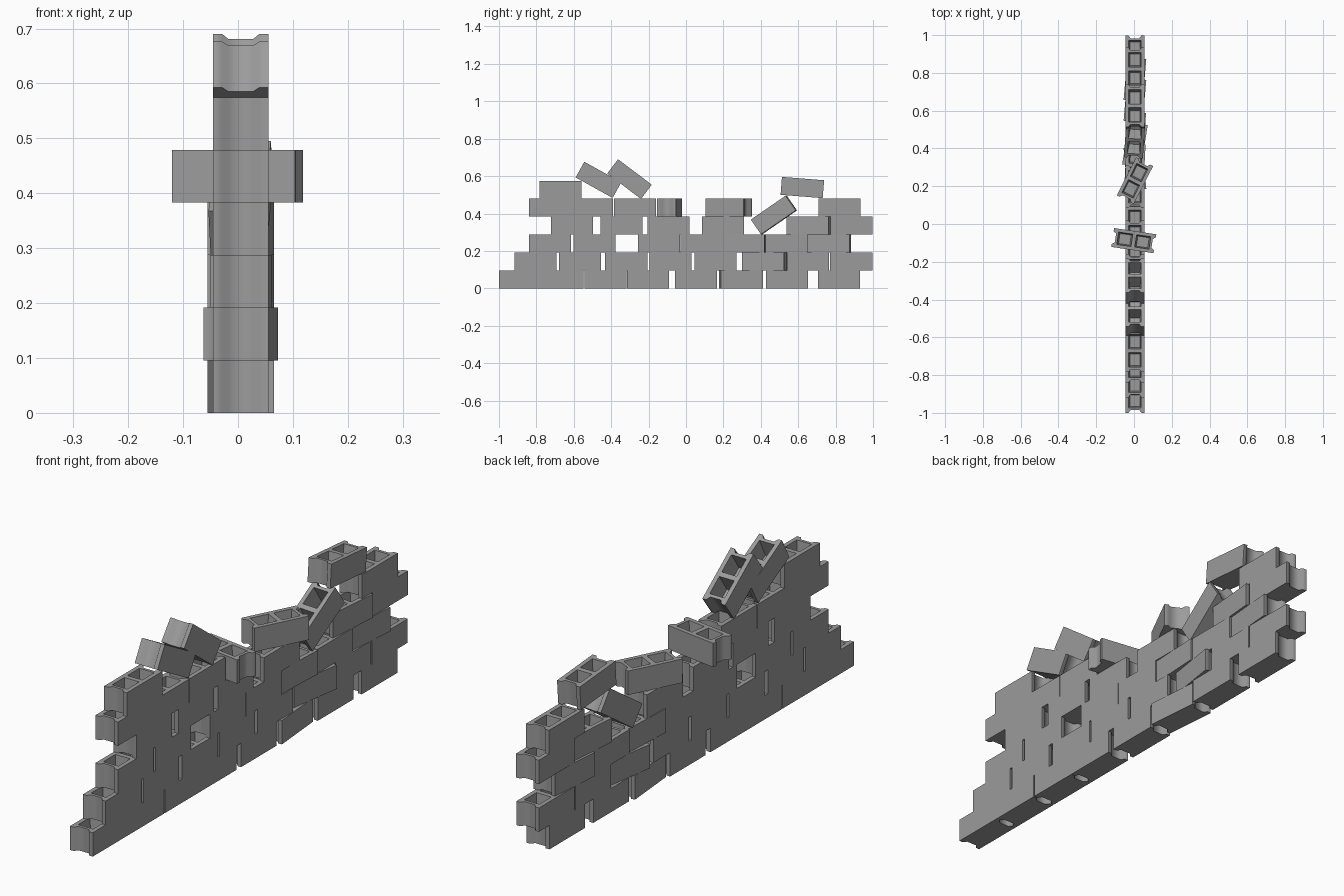
import bpy, bmesh
from math import radians

cube = bpy.data.objects.get("Cube")
if cube:
    bpy.data.objects.remove(cube)

LENGTH, WIDTH, HEIGHT = 0.226, 0.101, 0.0958
CENTRE_X = 0.005

# Concrete material
concrete = bpy.data.materials.new("concrete grey")
concrete.use_nodes = True
grey = (0.33, 0.33, 0.33, 1)
concrete.diffuse_color = grey
concrete.node_tree.nodes["Principled BSDF"].inputs["Base Color"].default_value = grey


def ring(bm, points, z):
    verts = [bm.verts.new((x, y, z)) for x, y in points]
    edges = [bm.edges.new((v, verts[i - 1])) for i, v in enumerate(verts)]
    return verts, edges


def walls(bm, lower, upper):
    for i in range(len(lower)):
        bm.faces.new((lower[i - 1], lower[i], upper[i], upper[i - 1]))


def rectangle(cy, hx, hy):
    return [(-hx, cy - hy), (hx, cy - hy), (hx, cy + hy), (-hx, cy + hy)]


def block_mesh():
    """Hollow block: grooved ends and two tapering blind cells."""
    bm = bmesh.new()
    hw, hl, hz = WIDTH / 2, LENGTH / 2, HEIGHT / 2
    end = [(hw, hl), (0.034, hl), (0.023, hl - 0.015)]
    far = end + [(-x, y) for x, y in reversed(end)]
    outline = far + [(-x, -y) for x, y in far]
    bottom, _ = ring(bm, outline, -hz)
    top, rim = ring(bm, outline, hz)
    walls(bm, bottom, top)
    bm.faces.new(bottom)
    for cy in (-0.048, 0.048):
        mouth, mouth_edges = ring(bm, rectangle(cy, 0.033, 0.038), hz)
        floor, _ = ring(bm, rectangle(cy, 0.027, 0.030), -hz + 0.02)
        walls(bm, floor, mouth)
        bm.faces.new(floor)
        rim += mouth_edges
    bmesh.ops.triangle_fill(bm, edges=rim, use_beauty=True, normal=(0, 0, 1))
    bmesh.ops.recalc_face_normals(bm, faces=bm.faces[:])
    mesh = bpy.data.meshes.new("hollow_block")
    bm.to_mesh(mesh)
    bm.free()
    mesh.materials.append(concrete)
    return mesh


mesh = block_mesh()


def block(name, y, z, yaw=0, pitch=0, x=CENTRE_X):
    obj = bpy.data.objects.new(name, mesh)
    obj.location = (x, y, z)
    obj.rotation_euler = (radians(pitch), 0, radians(yaw))
    bpy.context.collection.objects.link(obj)
    return obj


# Courses from the ground up: block centres along the wall
courses = [
    [-0.887, -0.661, -0.43, -0.203, 0.053, 0.294, 0.54, 0.818],
    [-0.805, -0.567, -0.32, -0.083, 0.158, 0.42, 0.652, 0.884],
    [-0.727, -0.489, -0.144, 0.083, 0.31, 0.537, 0.765],
    [-0.61, -0.345, -0.094, 0.198, 0.655, 0.885],
    [-0.727, -0.502, -0.273, -0.088, 0.229, 0.821],
    [-0.671],
]
# Blocks knocked askew: (course, place) -> turn in degrees
turned = {(0, 5): 5, (1, 5): -9, (2, 4): -3, (2, 6): -5,
          (3, 4): -5, (4, 3): -98.4, (4, 4): -27}

for c, centres in enumerate(courses):
    for i, y in enumerate(centres):
        x = -0.001 if (c, i) == (4, 3) else CENTRE_X
        block(f"course_{c + 1}_block_{i + 1}", y, (c + 0.5) * HEIGHT,
              yaw=turned.get((c, i), 0), x=x)

# Loose blocks tipped on the broken top
block("loose_block_front", -0.468, 0.58, pitch=-29)
block("loose_block_leaning", -0.302, 0.584, pitch=-37)
block("loose_block_fallen", 0.47, 0.392, pitch=34.5, yaw=-4)
last = block("loose_block_back", 0.622, 0.539, pitch=-4.5)

# Soft shading in the end grooves, crisp edges elsewhere
bpy.ops.object.select_all(action='DESELECT')
last.select_set(True)
bpy.context.view_layer.objects.active = last
bpy.ops.object.shade_smooth_by_angle(angle=radians(60))
